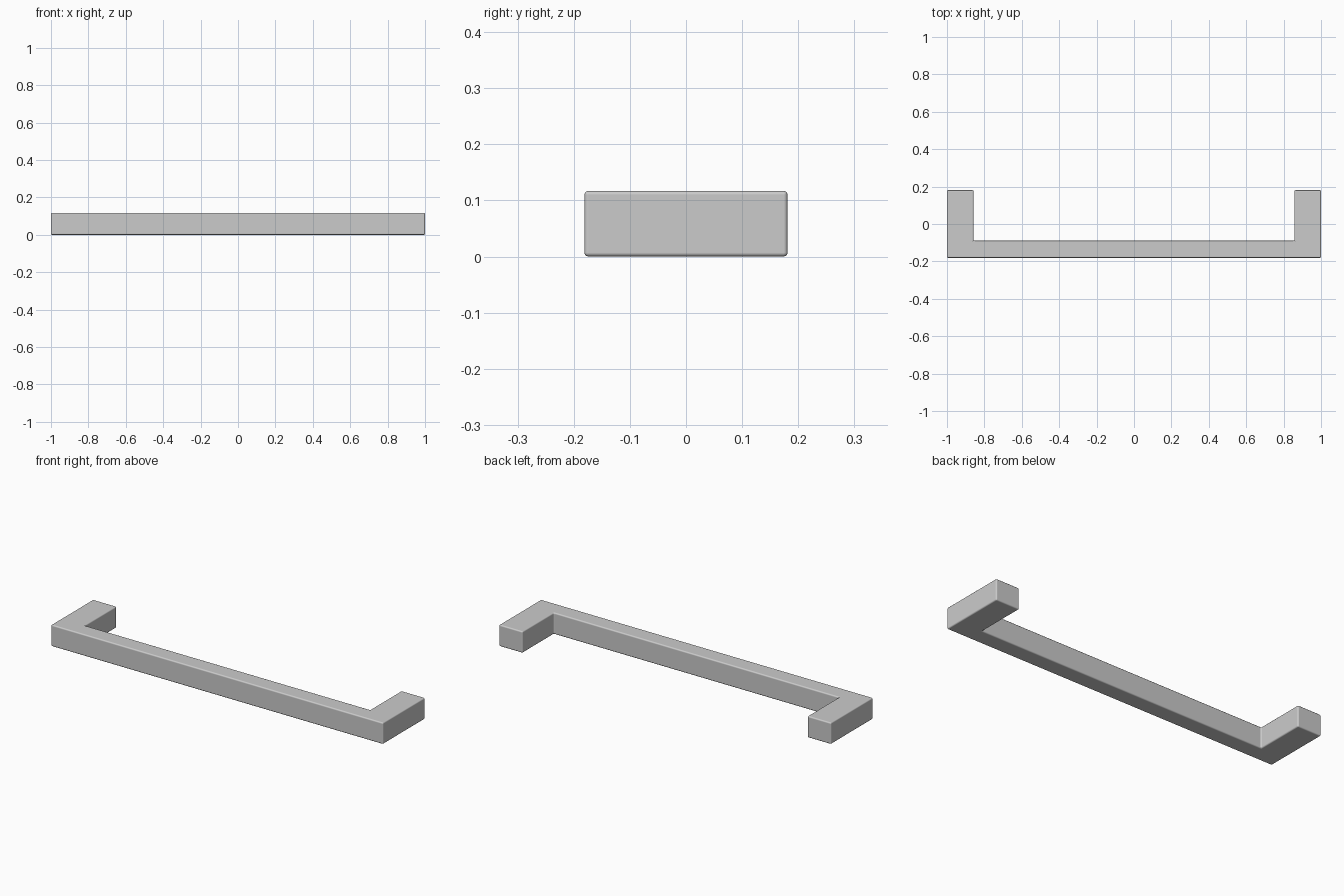
import bpy, bmesh

if "Cube" in bpy.data.objects:
    bpy.data.objects.remove(bpy.data.objects["Cube"])

X, Y, H = 1.0, 0.181, 0.117      # half length, half depth, height
LEG_X, BAR_Y = 0.858, -0.089     # inner faces of the legs and the bar

# U-shaped profile, right half mirrored to the left
half = [(X, -Y), (X, Y), (LEG_X, Y), (LEG_X, BAR_Y)]
outline = half + [(-x, y) for x, y in reversed(half)]

# Extrude the profile upward
bm = bmesh.new()
face = bm.faces.new([bm.verts.new((x, y, 0)) for x, y in outline])
ext = bmesh.ops.extrude_face_region(bm, geom=[face])
top = [v for v in ext["geom"] if isinstance(v, bmesh.types.BMVert)]
bmesh.ops.translate(bm, verts=top, vec=(0, 0, H))
bmesh.ops.recalc_face_normals(bm, faces=bm.faces)
mesh = bpy.data.meshes.new("pull_handle")
bm.to_mesh(mesh)
bm.free()
handle = bpy.data.objects.new("pull_handle", mesh)
bpy.context.collection.objects.link(handle)

# Slightly rounded edges
bev = handle.modifiers.new("edge_round", "BEVEL")
bev.width = 0.007
bev.segments = 3
bev.limit_method = "ANGLE"
bev.harden_normals = True

bpy.context.view_layer.objects.active = handle
handle.select_set(True)
bpy.ops.object.shade_smooth_by_angle()
